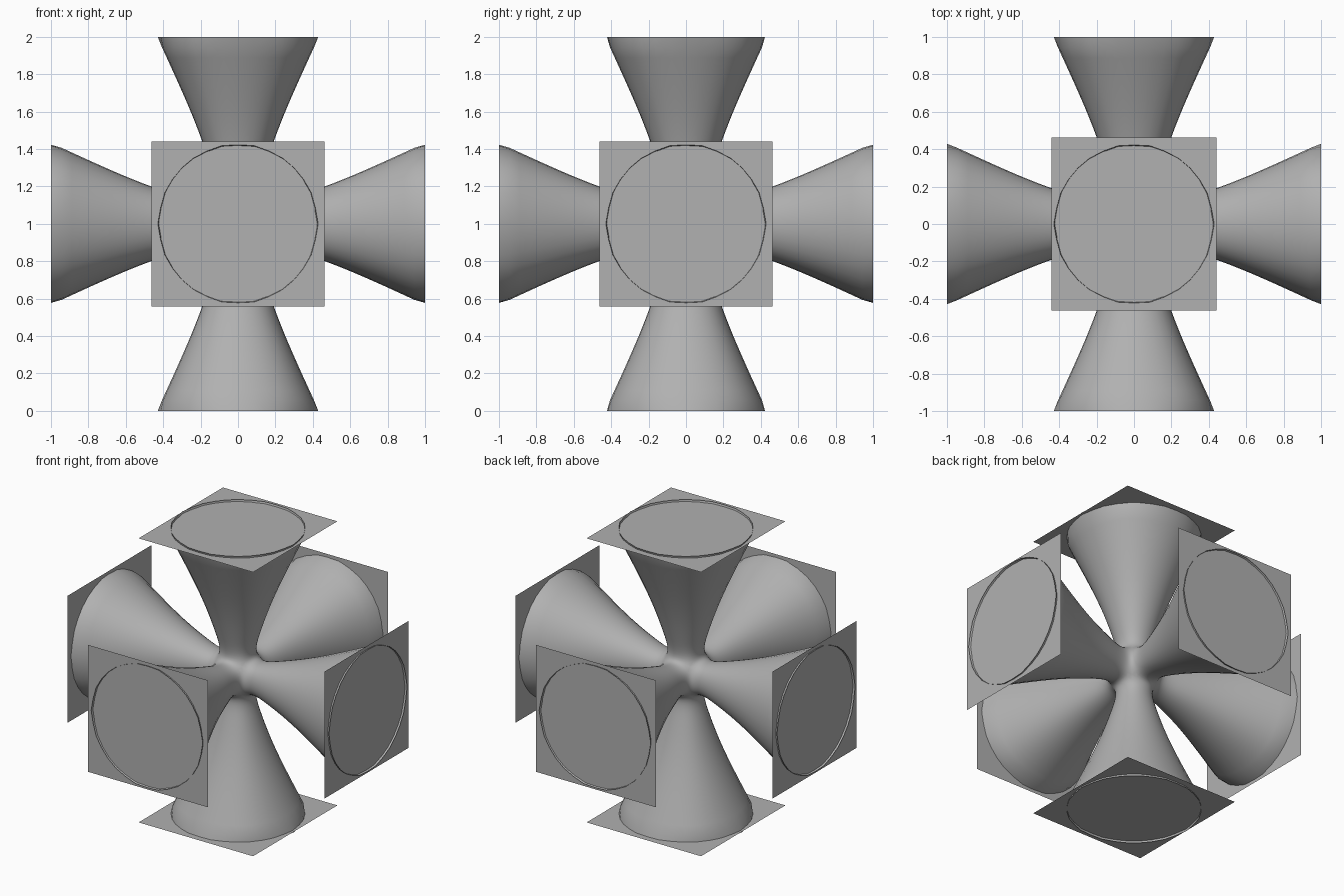
import bpy, bmesh, math
from mathutils import Vector

if "Cube" in bpy.data.objects:
    bpy.data.objects.remove(bpy.data.objects["Cube"])

CENTRE = Vector((0, 0, 1))
SIDES = 18

grey = bpy.data.materials.new("mid_grey")
grey.diffuse_color = (0.44, 0.44, 0.44, 1)
grey.use_nodes = True
grey.node_tree.nodes["Principled BSDF"].inputs["Base Color"].default_value = grey.diffuse_color


def link(name, bm):
    mesh = bpy.data.meshes.new(name)
    bm.to_mesh(mesh)
    bm.free()
    mesh.materials.append(grey)
    obj = bpy.data.objects.new(name, mesh)
    bpy.context.collection.objects.link(obj)
    return obj


# the six directions with the in-plane axes (u, v) of each end
X, Y, Z = Vector((1, 0, 0)), Vector((0, 1, 0)), Vector((0, 0, 1))
arms = [("right", X, Y, Z), ("left", -X, Y, Z), ("back", Y, X, Z),
        ("front", -Y, X, Z), ("top", Z, X, Y), ("bottom", -Z, X, Y)]


def square(bm, c, u, v, hu, hv):
    return [bm.verts.new(c + u * hu * a + v * hv * b)
            for a, b in ((-1, -1), (1, -1), (1, 1), (-1, 1))]


# six-way flared junction: square cage (distance, half width), subdivided smooth
stations = [(0.092, 0.092), (0.27, 0.146), (0.55, 0.245), (1.0, 0.472)]
bm = bmesh.new()
for name, n, u, v in arms:
    rings = [square(bm, CENTRE + n * t, u, v, s, s) for t, s in stations]
    for r0, r1 in zip(rings, rings[1:]):
        for i in range(4):
            j = (i + 1) % 4
            bm.faces.new((r0[i], r0[j], r1[j], r1[i]))
bmesh.ops.remove_doubles(bm, verts=bm.verts[:], dist=0.001)
bmesh.ops.recalc_face_normals(bm, faces=bm.faces[:])
for f in bm.faces:
    f.smooth = True
junction = link("flared_junction", bm)
sub = junction.modifiers.new("smooth", 'SUBSURF')
sub.levels = sub.render_levels = 3
deps = bpy.context.evaluated_depsgraph_get()
junction.data = bpy.data.meshes.new_from_object(junction.evaluated_get(deps))
junction.modifiers.clear()

# the open rims are eighteen-sided
step = 2 * math.pi / SIDES
for name, n, u, v in arms:
    for vert in junction.data.vertices:
        p = vert.co - CENTRE
        if p.dot(n) > 0.999:
            ang = math.atan2(p.dot(v), p.dot(u))
            r = 0.429 * math.cos(step / 2) / math.cos(ang % step - step / 2)
            vert.co = CENTRE + n + (u * math.cos(ang) + v * math.sin(ang)) * r

# thin rectangular end plates, set just inside the rims
for name, n, u, v in arms:
    hu, hv = (0.44, 0.463) if n.z else (0.462, 0.441)
    bm = bmesh.new()
    face = bm.faces.new(square(bm, CENTRE + n * 0.987, u, v, hu, hv))
    face.normal_update()
    if face.normal.dot(n) < 0:
        face.normal_flip()
    link(name + "_end_plate", bm)
